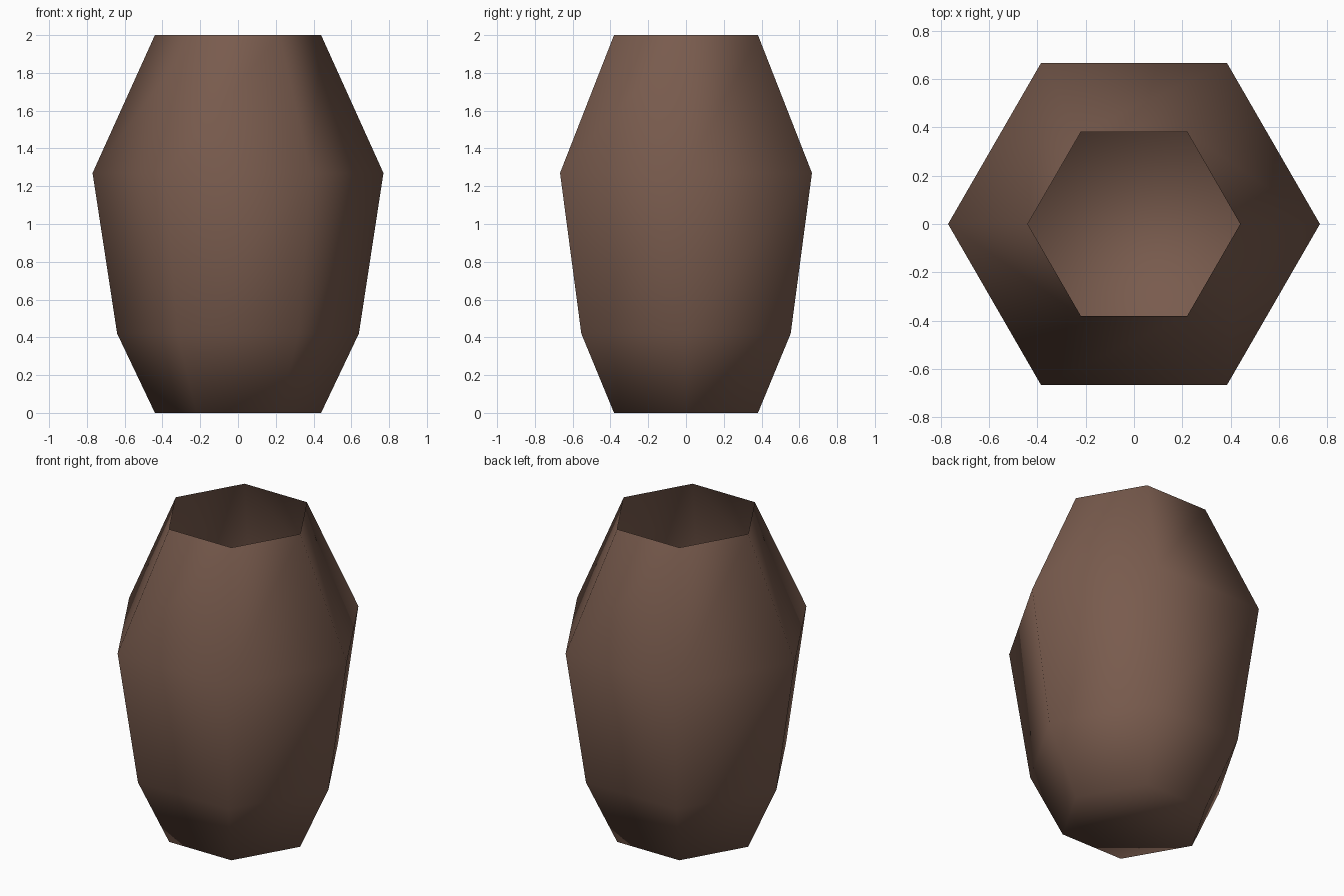
import bpy, bmesh, math

if "Cube" in bpy.data.objects:
    bpy.data.objects.remove(bpy.data.objects["Cube"])

SIDES = 6
# Radius to the corners and height, from foot to rim
PROFILE = [(0.44, 0.0), (0.64, 0.42), (0.77, 1.27), (0.44, 2.0)]

brown = bpy.data.materials.new("earthy brown")
brown.diffuse_color = (0.19, 0.105, 0.075, 1.0)
brown.use_nodes = True
brown.node_tree.nodes["Principled BSDF"].inputs["Base Color"].default_value = brown.diffuse_color

# Open hexagonal pot: a thin shell with a floor and no lid
bm = bmesh.new()
rings = []
for r, z in PROFILE:
    rings.append([bm.verts.new((r * math.cos(math.tau * i / SIDES),
                                r * math.sin(math.tau * i / SIDES), z))
                  for i in range(SIDES)])
for low, high in zip(rings, rings[1:]):
    for i in range(SIDES):
        j = (i + 1) % SIDES
        bm.faces.new((low[i], low[j], high[j], high[i]))
bm.faces.new(rings[0][::-1])
for f in bm.faces:
    f.smooth = True

mesh = bpy.data.meshes.new("pot_shell")
bm.to_mesh(mesh)
bm.free()
mesh.materials.append(brown)
pot = bpy.data.objects.new("pot_shell", mesh)
bpy.context.collection.objects.link(pot)
